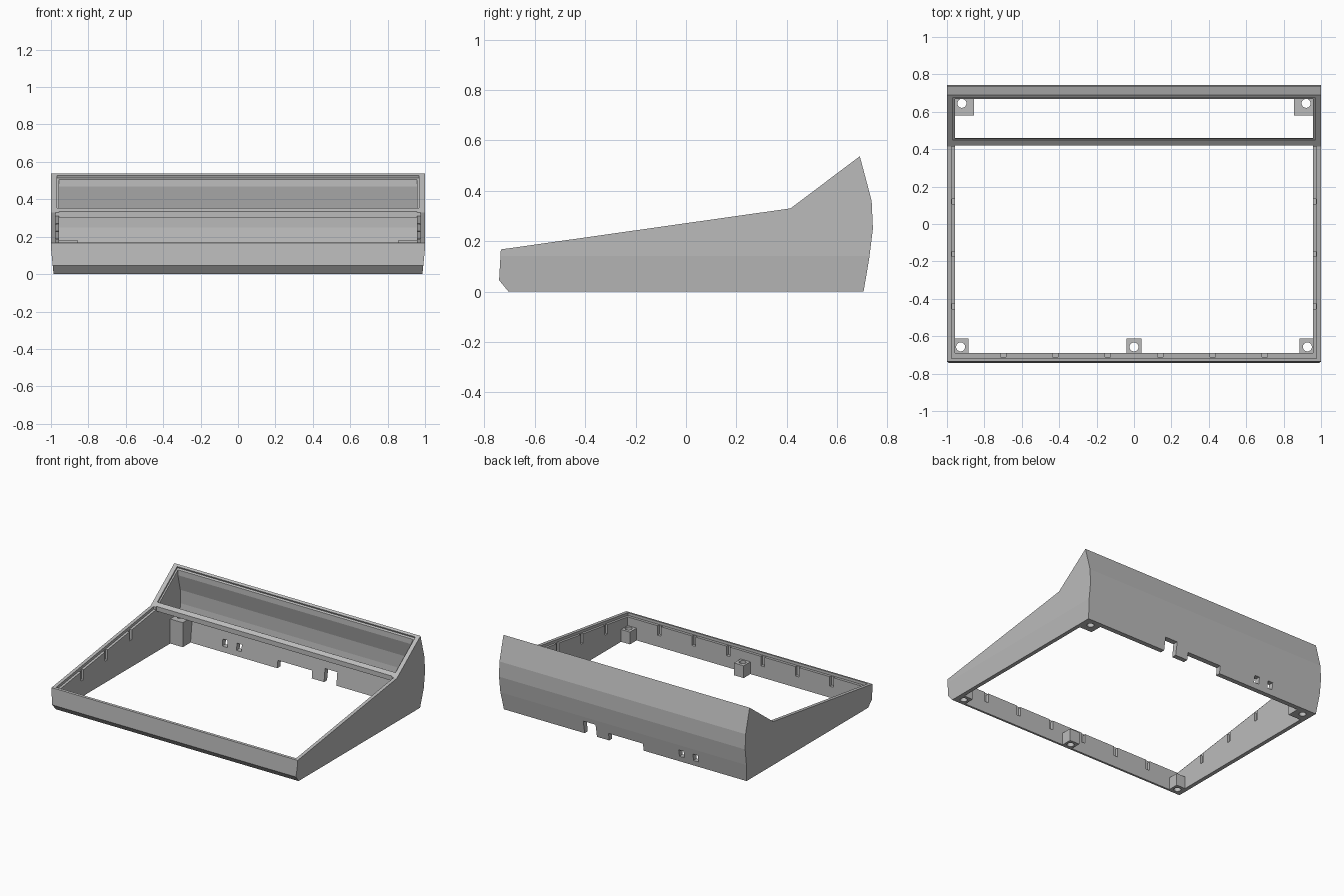
import bpy, bmesh

cube = bpy.data.objects.get("Cube")
if cube:
    bpy.data.objects.remove(cube)

GREY = (0.5, 0.5, 0.5, 1)
mat = bpy.data.materials.new("light grey plastic")
mat.use_nodes = True
mat.diffuse_color = GREY
mat.node_tree.nodes["Principled BSDF"].inputs["Base Color"].default_value = GREY


def finish(name, bm):
    bmesh.ops.recalc_face_normals(bm, faces=bm.faces)
    mesh = bpy.data.meshes.new(name)
    bm.to_mesh(mesh)
    bm.free()
    mesh.materials.append(mat)
    ob = bpy.data.objects.new(name, mesh)
    bpy.context.collection.objects.link(ob)
    return ob


def prism(name, profile, x0, x1, taper=False):
    """Side profile of (y, z) points extruded from x0 to x1."""
    bm = bmesh.new()
    face = bm.faces.new([bm.verts.new((x0, y, z)) for y, z in profile])
    ext = bmesh.ops.extrude_face_region(bm, geom=[face])
    for v in ext["geom"]:
        if isinstance(v, bmesh.types.BMVert):
            v.co.x = x1
    if taper:
        bmesh.ops.bisect_plane(bm, geom=bm.verts[:] + bm.edges[:] + bm.faces[:],
                               plane_co=(0, 0, TAPER_Z), plane_no=(0, 0, 1))
        for v in bm.verts:
            v.co.x *= 1 - 0.014 * max(0, TAPER_Z - v.co.z) / TAPER_Z
    return finish(name, bm)


def box(name, x0, x1, y0, y1, z0, z1):
    return prism(name, [(y0, z0), (y1, z0), (y1, z1), (y0, z1)], x0, x1)


def cylinder(name, x, y, radius, height):
    bm = bmesh.new()
    bmesh.ops.create_cone(bm, cap_ends=True, segments=24, radius1=radius,
                          radius2=radius, depth=height)
    bmesh.ops.translate(bm, verts=bm.verts, vec=(x, y, 0))
    return finish(name, bm)


def cut(target, cutter):
    cutter.hide_render = True
    mod = target.modifiers.new("cut", 'BOOLEAN')
    mod.operation = 'DIFFERENCE'
    mod.solver = 'EXACT'
    mod.object = cutter
    with bpy.context.temp_override(object=target, active_object=target):
        bpy.ops.object.modifier_apply(modifier=mod.name)
    bpy.data.objects.remove(cutter)


def deck(y):
    """Height of the sloping keyboard rim."""
    return 0.167 + (y + 0.735) * 0.142


TAPER_Z = 0.14
IN_X = 0.957
FRONT = -0.69

# Outer wedge with raised rear hood
case = prism("case_shell", [
    (-0.705, 0), (0.705, 0), (0.727, 0.13), (0.742, 0.25), (0.737, 0.36),
    (0.69, 0.537), (0.415, 0.33), (-0.735, 0.167), (-0.742, 0.045)],
    -1, 1, taper=True)

# Keyboard opening, then the hollow under the hood
cut(case, box("key_cutter", -IN_X, IN_X, FRONT, 0.42, -0.1, 0.7))
cut(case, prism("hood_cutter", [
    (0.40, -0.1), (0.66, -0.1), (0.67, 0), (0.70, 0.25), (0.697, 0.35),
    (0.668, 0.47), (0.40, 0.285)], -IN_X, IN_X))

# Display window and its shallow recess
cut(case, prism("window_cutter", [
    (0.465, 0.28), (0.455, 0.36), (0.42, 0.42), (0.62, 0.62),
    (0.67, 0.522), (0.667, 0.42)], -IN_X, IN_X))
cut(case, prism("recess_cutter", [
    (0.452, 0.343), (0.68, 0.515), (0.64, 0.62), (0.40, 0.42)], -0.968, 0.968))

# Ledge around the keyboard opening
cut(case, prism("ledge_cutter", [
    (-0.718, deck(-0.718) - 0.02), (0.414, deck(0.414) - 0.02),
    (0.414, 0.6), (-0.718, 0.6)], -0.975, 0.975))

# Slots in the inner faces of the side and front walls
for y in (-0.44, -0.16, 0.12):
    for s in (-1, 1):
        xs = sorted((s * 0.9, s * 0.974))
        cut(case, box("side_slot", *xs, y - 0.014, y + 0.014, deck(y) - 0.09, 0.6))
for i in range(6):
    x = -0.7 + i * 0.28
    cut(case, box("front_slot", x - 0.015, x + 0.015, -0.712, -0.6,
                  deck(FRONT) - 0.09, 0.6))

# Connector notches and cable holes in the rear wall
cut(case, box("deep_notch", 0.23, 0.33, 0.6, 0.9, -0.1, 0.095))
cut(case, box("wide_notch", -0.15, 0.13, 0.6, 0.9, -0.1, 0.055))
for x in (-0.465, -0.58):
    cut(case, box("cable_hole", x - 0.02, x + 0.02, 0.6, 0.9, 0.04, 0.09))

# Screw posts: name, x range, y range, height, hole position
posts = [("front_middle_post", -0.04, 0.04, FRONT, -0.613, 0.09, 0, -0.657)]
for side, s in (("left", 1), ("right", -1)):
    front_x = sorted((s * IN_X, s * 0.885))
    rear_x = sorted((s * IN_X, s * 0.855))
    posts.append((f"front_{side}_post", *front_x, FRONT, -0.613, 0.09, s * 0.927, -0.657))
    posts.append((f"rear_{side}_post", *rear_x, 0.58, 0.685, 0.18, s * 0.92, 0.645))
for name, x0, x1, y0, y1, h, hx, hy in posts:
    post = box(name, x0, x1, y0, y1, 0, h)
    cut(post, cylinder("screw_hole", hx, hy, 0.024, 1))
